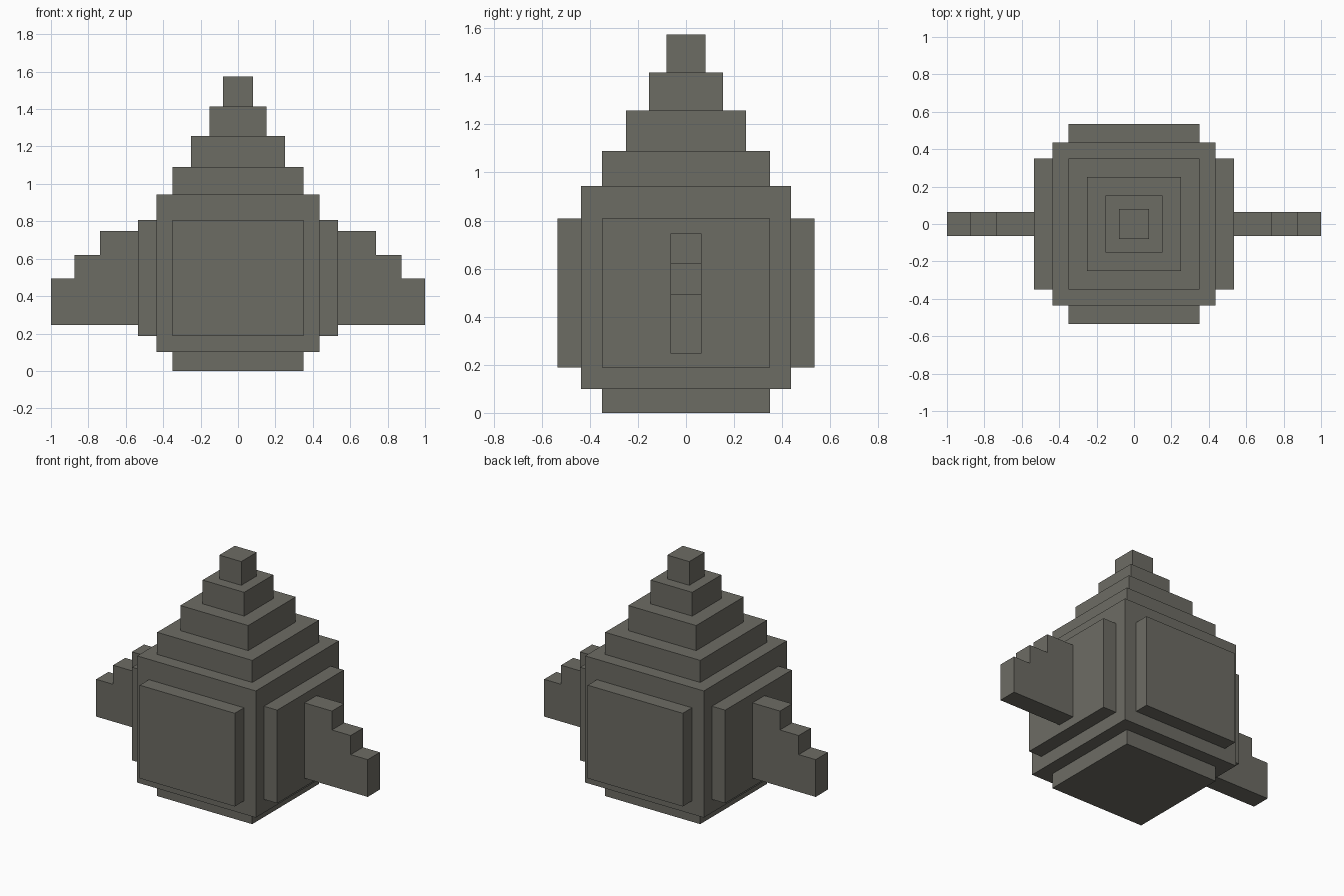
import bpy
import bmesh

cube = bpy.data.objects.get("Cube")
if cube:
    bpy.data.objects.remove(cube, do_unlink=True)

stone = bpy.data.materials.new("grey_stone")
stone.use_nodes = True
colour = (0.152, 0.149, 0.127, 1)
stone.diffuse_color = colour
stone.node_tree.nodes["Principled BSDF"].inputs["Base Color"].default_value = colour


def finish(name, bm):
    bmesh.ops.recalc_face_normals(bm, faces=bm.faces)
    mesh = bpy.data.meshes.new(name)
    bm.to_mesh(mesh)
    bm.free()
    mesh.materials.append(stone)
    obj = bpy.data.objects.new(name, mesh)
    bpy.context.collection.objects.link(obj)


def box(name, low, high):
    bm = bmesh.new()
    bmesh.ops.create_cube(bm, size=1)
    for v in bm.verts:
        v.co = [a + (c + 0.5) * (b - a) for c, a, b in zip(v.co, low, high)]
    finish(name, bm)


def tier(name, half, bottom, top):
    box(name, (-half, -half, bottom), (half, half, top))


# Body block on a smaller foot
tier("foot", 0.35, 0, 0.10)
tier("body", 0.437, 0.10, 0.943)

# Stepped pyramid roof
level = 0.943
for i, (half, top) in enumerate([(0.35, 1.09), (0.25, 1.257), (0.153, 1.415), (0.081, 1.573)]):
    tier(f"roof_step_{i + 1}", half, level, top)
    level = top

# Raised panels on the four walls
for side, name in ((-1, "right"), (1, "left")):
    xs = sorted((side * 0.437, side * 0.534))
    box(f"{name}_panel", (xs[0], -0.35, 0.188), (xs[1], 0.35, 0.808))
for side, name in ((-1, "front"), (1, "back")):
    ys = sorted((side * 0.437, side * 0.534))
    box(f"{name}_panel", (-0.35, ys[0], 0.188), (0.35, ys[1], 0.808))

# Stepped wings, extruded from a staircase profile
profile = [(0.534, 0.246), (1, 0.246), (1, 0.494), (0.875, 0.494),
           (0.875, 0.621), (0.737, 0.621), (0.737, 0.747), (0.534, 0.747)]
for side, name in ((-1, "right"), (1, "left")):
    bm = bmesh.new()
    face = bm.faces.new([bm.verts.new((side * x, -0.064, z)) for x, z in profile])
    moved = bmesh.ops.extrude_face_region(bm, geom=[face], use_keep_orig=True)["geom"]
    bmesh.ops.translate(bm, vec=(0, 0.128, 0),
                        verts=[g for g in moved if isinstance(g, bmesh.types.BMVert)])
    finish(f"{name}_wing", bm)
